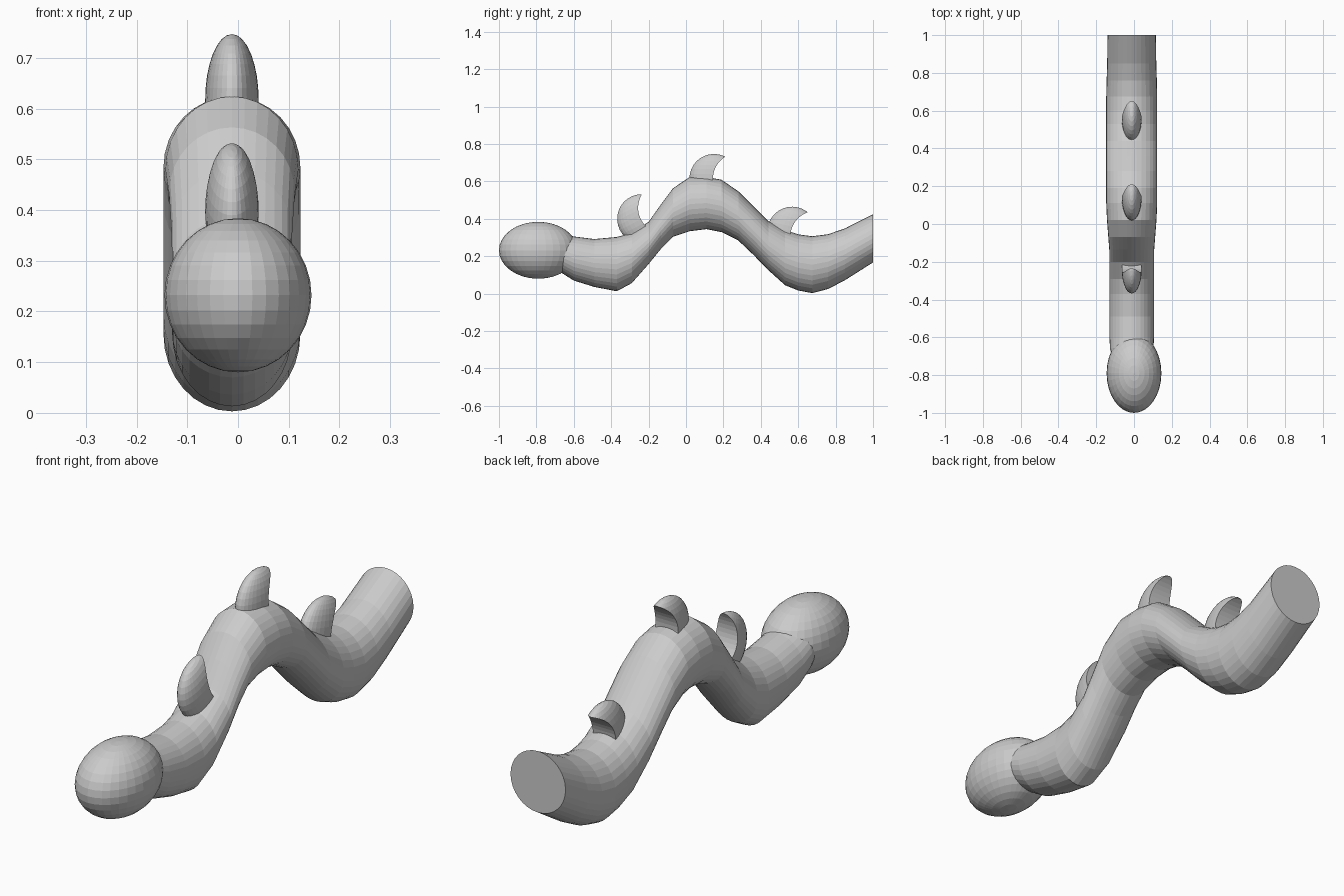
import bpy, bmesh, math

if "Cube" in bpy.data.objects:
    bpy.data.objects.remove(bpy.data.objects["Cube"])

CX = -0.012   # body and fins sit slightly off the head's centre line
SIDES = 32


def ellipsoid(name, loc, scale, rot_x=0.0):
    bpy.ops.mesh.primitive_uv_sphere_add(segments=32, ring_count=16, radius=1,
                                         location=loc, rotation=(rot_x, 0, 0))
    ob = bpy.context.object
    ob.name = name
    ob.scale = scale
    return ob


# Body: upright elliptical rings lofted along y (y, top z, bottom z, half width)
stations = [
    (-0.72, 0.320, 0.150, 0.100), (-0.66, 0.318, 0.108, 0.115),
    (-0.60, 0.306, 0.070, 0.118), (-0.49, 0.292, 0.036, 0.118),
    (-0.37, 0.303, 0.013, 0.118), (-0.29, 0.324, 0.056, 0.118),
    (-0.20, 0.384, 0.158, 0.118), (-0.135, 0.476, 0.238, 0.119),
    (-0.07, 0.563, 0.304, 0.124), (0.02, 0.624, 0.334, 0.131),
    (0.11, 0.624, 0.345, 0.135), (0.19, 0.609, 0.329, 0.135),
    (0.28, 0.547, 0.284, 0.135), (0.36, 0.468, 0.208, 0.135),
    (0.44, 0.388, 0.126, 0.135), (0.53, 0.340, 0.045, 0.135),
    (0.60, 0.317, 0.017, 0.135), (0.675, 0.307, 0.003, 0.135),
    (0.76, 0.318, 0.025, 0.133), (0.85, 0.349, 0.072, 0.130),
    (1.00, 0.425, 0.167, 0.128),
]
bm = bmesh.new()
rings = []
for y, top, bottom, half in stations:
    ring = []
    for i in range(SIDES):
        a = 2 * math.pi * i / SIDES
        ring.append(bm.verts.new((CX + half * math.cos(a), y,
                                  (top + bottom) / 2 + (top - bottom) / 2 * math.sin(a))))
    rings.append(ring)
for r0, r1 in zip(rings, rings[1:]):
    for i in range(SIDES):
        j = (i + 1) % SIDES
        bm.faces.new((r0[i], r0[j], r1[j], r1[i]))
bm.faces.new(rings[0])
bm.faces.new(rings[-1])
bmesh.ops.recalc_face_normals(bm, faces=bm.faces)
mesh = bpy.data.meshes.new("body")
bm.to_mesh(mesh)
bm.free()
bpy.context.collection.objects.link(bpy.data.objects.new("body", mesh))

# Head
ellipsoid("head", (0, -0.79, 0.232), (0.145, 0.21, 0.152))


# Back fins: thin ellipsoids hollowed behind by a round cutter
def fin(name, y, z, degrees):
    a = math.radians(degrees)
    ob = ellipsoid(name, (CX, y, z), (0.053, 0.132, 0.132), a)
    bpy.ops.mesh.primitive_cylinder_add(
        vertices=48, radius=0.136, depth=0.3,
        location=(CX, y + 0.13 * math.cos(a), z + 0.13 * math.sin(a)),
        rotation=(0, math.pi / 2, 0))
    cutter = bpy.context.object
    cutter.name = name + "_cutter"
    cutter.hide_render = True
    mod = ob.modifiers.new("hollow", 'BOOLEAN')
    mod.operation = 'DIFFERENCE'
    mod.solver = 'EXACT'
    mod.object = cutter
    bpy.context.view_layer.objects.active = ob
    bpy.ops.object.modifier_apply(modifier=mod.name)
    bpy.data.objects.remove(cutter)


for name, y, z, degrees in [("front_fin", -0.236, 0.40, 27),
                            ("middle_fin", 0.15, 0.615, 0),
                            ("rear_fin", 0.567, 0.333, -12)]:
    fin(name, y, z, degrees)
